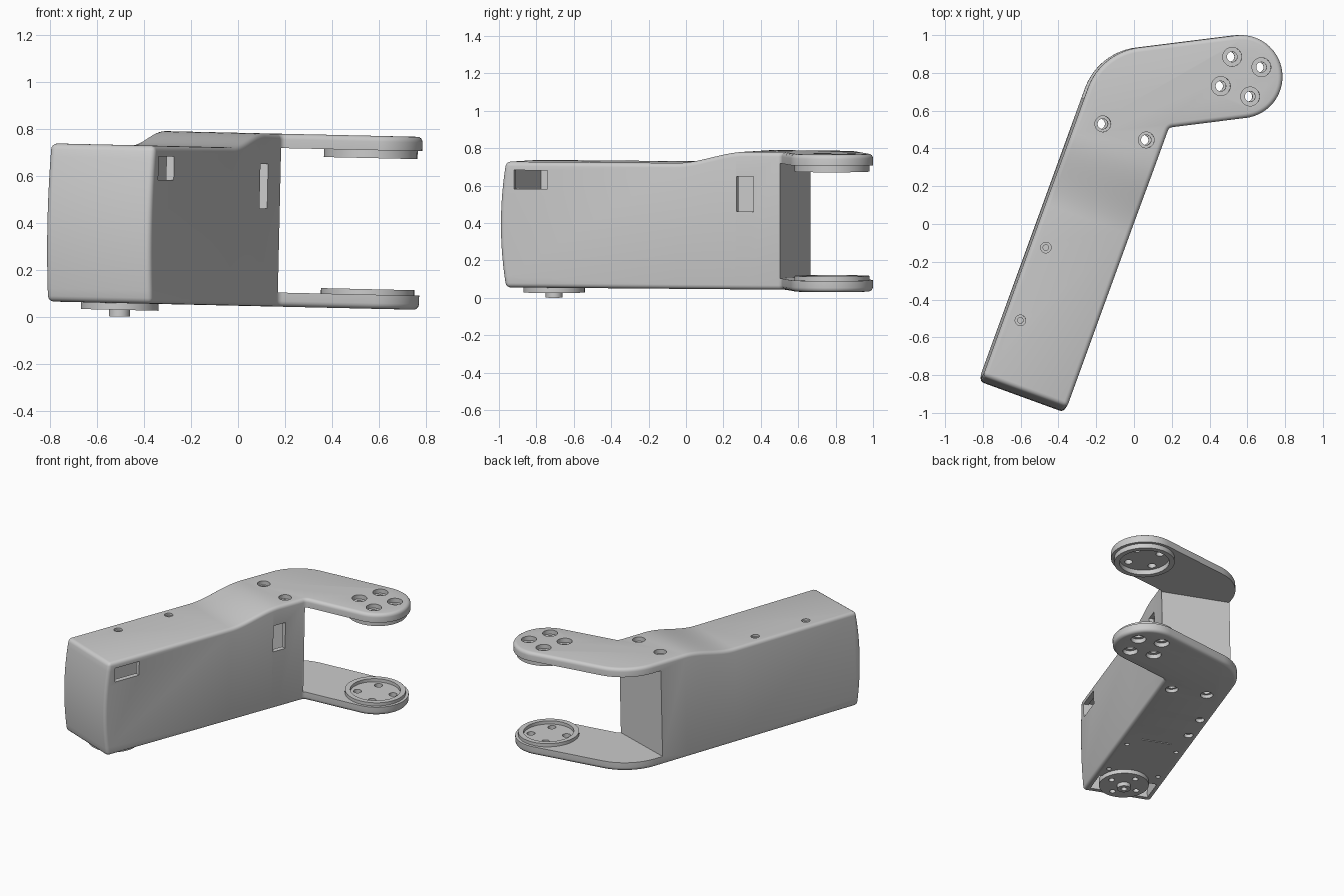
import bpy, bmesh, math
from mathutils import Vector, Matrix
from mathutils.geometry import intersect_line_line

if "Cube" in bpy.data.objects:
    bpy.data.objects.remove(bpy.data.objects["Cube"], do_unlink=True)

grey = bpy.data.materials.new("light_grey")
grey.use_nodes = True
grey.diffuse_color = (0.6, 0.6, 0.6, 1)
grey.node_tree.nodes["Principled BSDF"].inputs["Base Color"].default_value = (0.6, 0.6, 0.6, 1)

TURN = math.radians(-20)
PLACE = (Matrix.Translation((-0.0176, 0, 0)) @ Matrix.Rotation(0.0225, 4, 'Y')
         @ Matrix.Rotation(TURN, 4, 'Z'))
BOTTOM, FRONT_TOP, REAR_TOP = 0.047, 0.72, 0.783
GAP_LOW, GAP_HIGH = 0.107, 0.722
WIDTH, FRONT, WALL_END = 0.475, -1.03, 0.535
STEP_START, STEP_LENGTH = -0.06, 0.4


def arm(x, y):
    """Ground position to the arm's own axes (across, along)."""
    return Matrix.Rotation(-TURN, 3, 'Z') @ Vector((x, y, 0))


def finish(name, bm):
    bm.normal_update()
    bmesh.ops.recalc_face_normals(bm, faces=bm.faces)
    if bm.calc_volume(signed=True) < 0:
        bmesh.ops.reverse_faces(bm, faces=bm.faces)
    mesh = bpy.data.meshes.new(name)
    bm.to_mesh(mesh)
    bm.free()
    mesh.materials.append(grey)
    ob = bpy.data.objects.new(name, mesh)
    bpy.context.collection.objects.link(ob)
    return ob


def prism(points, low, high):
    """Upright prism over a counter-clockwise outline."""
    bm = bmesh.new()
    base = [bm.verts.new((p[0], p[1], low)) for p in points]
    top = [bm.verts.new((p[0], p[1], high)) for p in points]
    bm.faces.new(base[::-1])
    bm.faces.new(top)
    for i in range(len(base)):
        bm.faces.new((base[i - 1], base[i], top[i], top[i - 1]))
    bm.normal_update()
    return bm


def box(name, low, high):
    (a, b, c), (d, e, f) = low, high
    return finish(name, prism([(a, b), (d, b), (d, e), (a, e)], c, f))


def pins(name, items):
    """Upright cylinders: (position, radius, low, high)."""
    bm = bmesh.new()
    for p, r, low, high in items:
        bmesh.ops.create_cone(bm, cap_ends=True, segments=40, radius1=r, radius2=r, depth=high - low,
                              matrix=Matrix.Translation((p.x, p.y, (low + high) / 2)))
    return finish(name, bm)


def apply(ob, mod):
    bpy.ops.object.select_all(action='DESELECT')
    bpy.context.view_layer.objects.active = ob
    ob.select_set(True)
    bpy.ops.object.modifier_apply(modifier=mod.name)


def cut(ob, tool):
    mod = ob.modifiers.new("cut", 'BOOLEAN')
    mod.operation, mod.solver, mod.object = 'DIFFERENCE', 'EXACT', tool
    apply(ob, mod)
    bpy.data.objects.remove(tool, do_unlink=True)


def fillet(before, corner, after, r, steps):
    a, b = (before - corner).normalized(), (after - corner).normalized()
    half = a.angle(b) / 2
    middle = (a + b).normalized() / math.sin(half)
    start, end = a / math.tan(half) - middle, b / math.tan(half) - middle
    return [corner + (middle + start.slerp(end, i / steps)) * r for i in range(steps + 1)]


# Plan outline: straight arm, rounded elbow, round lug
lug = arm(0.567, 0.78)
lug_r = 0.22
lug_dir = arm(0.992, 0.124)
side = Vector((-lug_dir.y, lug_dir.x, 0)) * lug_r
front_left, front_right = Vector((-WIDTH, FRONT, 0)), Vector((0, FRONT, 0))
along = Vector((0, 1, 0))
outer = intersect_line_line(front_left, front_left + along, lug + side, lug + side + lug_dir)[0]
inner = intersect_line_line(front_right, front_right + along, lug - side, lug - side + lug_dir)[0]
outline = [front_left, front_right]
outline += fillet(front_right, inner, lug - side, 0.03, 6)
for i in range(33):
    t = math.pi * i / 32
    outline.append(lug - side * math.cos(t) + lug_dir * lug_r * math.sin(t))
outline += fillet(lug + side, outer, front_left, 0.33, 16)
bm = prism(outline, BOTTOM, REAR_TOP)

# Smooth step in the top
for i in range(15):
    bmesh.ops.bisect_plane(bm, geom=bm.verts[:] + bm.edges[:] + bm.faces[:], dist=1e-5,
                           plane_co=(0, STEP_START + STEP_LENGTH * i / 14, 0), plane_no=along)
for v in bm.verts:
    if v.co.z > GAP_HIGH:
        t = min(max((v.co.y - STEP_START) / STEP_LENGTH, 0), 1)
        v.co.z = FRONT_TOP + (REAR_TOP - FRONT_TOP) * t * t * (3 - 2 * t)
bm.normal_update()

# Bowed front end
middle_z, half_z = (BOTTOM + FRONT_TOP) / 2, (FRONT_TOP - BOTTOM) / 2
for i in range(1, 12):
    faces = [f for f in bm.faces if f.normal.y < -0.99]
    edges = {e for f in faces for e in f.edges}
    verts = {v for f in faces for v in f.verts}
    bmesh.ops.bisect_plane(bm, geom=list(verts) + list(edges) + faces, dist=1e-5,
                           plane_co=(0, 0, BOTTOM + half_z * i / 6), plane_no=(0, 0, 1))
    bm.normal_update()
for v in bm.verts:
    if v.co.y < FRONT + 0.001:
        v.co.y -= 0.03 * (1 - ((v.co.z - middle_z) / half_z) ** 2)
body = finish("bracket_body", bm)

# Rounded outer edges
bevel = body.modifiers.new("round", 'BEVEL')
bevel.width, bevel.segments, bevel.limit_method = 0.024, 4, 'ANGLE'
bevel.angle_limit = math.radians(35)
bevel.use_clamp_overlap = False
apply(body, bevel)

# Fork gap, hollow inside, side windows, floor opening and slit
cuts = [
    ((-2, WALL_END, GAP_LOW), (2, 2, GAP_HIGH)),
    ((-WIDTH + 0.035, -0.985, 0.09), (-0.035, WALL_END - 0.035, 0.685)),
    ((-0.1, -0.98, 0.575), (0.1, -0.787, 0.675)),
    ((-0.1, 0.287, 0.463), (0.1, 0.383, 0.652)),
    ((-WIDTH + 0.037, -0.983, 0), (-0.037, -0.8, 0.12)),
    ((-0.345, -0.259, 0), (-0.135, -0.251, 0.12)),
]
for low, high in cuts:
    cut(body, box("cutter", low, high))

# Screw holes with counterbores
lug_holes = [arm(*p) for p in ((0.52, 0.885), (0.675, 0.83), (0.46, 0.73), (0.615, 0.675))]
elbow_holes = [arm(-0.165, 0.53), arm(0.065, 0.445)]
top_holes = [arm(-0.465, -0.125), arm(-0.6, -0.51)]
floor_holes = [Vector((u, v, 0)) for u in (-0.41, -0.065) for v in (-0.35, -0.7)]
floor_bores = [Vector((-0.41, v, 0)) for v in (-0.11, 0.11)]
through = [(p, 0.027, -0.1, 1) for p in lug_holes + elbow_holes]
through += [(p, 0.015, 0.6, 1) for p in top_holes]
through += [(p, 0.015, -0.1, 0.2) for p in floor_holes + floor_bores]
cut(body, pins("hole_cutter", through))
bores = []
for p in lug_holes:
    bores += [(p, 0.05, REAR_TOP - 0.03, 1), (p, 0.05, -0.1, BOTTOM + 0.03)]
for p in elbow_holes:
    bores += [(p, 0.042, REAR_TOP - 0.03, 1), (p, 0.042, -0.1, BOTTOM + 0.025)]
bores += [(p, 0.028, FRONT_TOP - 0.015, 1) for p in top_holes]
bores += [(p, 0.03, -0.1, BOTTOM + 0.025) for p in floor_bores]
cut(body, pins("bore_cutter", bores))

# Raised rings on the inner faces of the fork
parts = [body]
for name, low, high in (("lower_ring", GAP_LOW - 0.005, 0.13), ("upper_ring", 0.688, GAP_HIGH + 0.005)):
    ring = pins(name, [(lug, 0.2, low, high)])
    cut(ring, pins("ring_cutter", [(lug, 0.165, 0, 1)]))
    parts.append(ring)

# Round drive plate and hub under the front end
drive = arm(-0.487, -0.705)
plate = pins("drive_plate", [(drive, 0.165, 0.018, 0.06)])
bolt_spots = [drive + Vector((math.cos(a), math.sin(a), 0)) * 0.11
              for a in (i * math.pi / 2 + 0.4 for i in range(4))]
cut(plate, pins("bolt_cutter", [(p, 0.02, -0.1, 0.2) for p in bolt_spots]))
hub = pins("drive_hub", [(drive, 0.045, -0.01, 0.03)])
cut(hub, pins("hub_cutter", [(drive, 0.02, -0.1, 0.015)]))
parts += [plate, hub]

# Set the arm at its angle and shade
for ob in parts:
    ob.data.transform(PLACE)
    bpy.ops.object.select_all(action='DESELECT')
    bpy.context.view_layer.objects.active = ob
    ob.select_set(True)
    bpy.ops.object.shade_smooth_by_angle(angle=math.radians(30))
